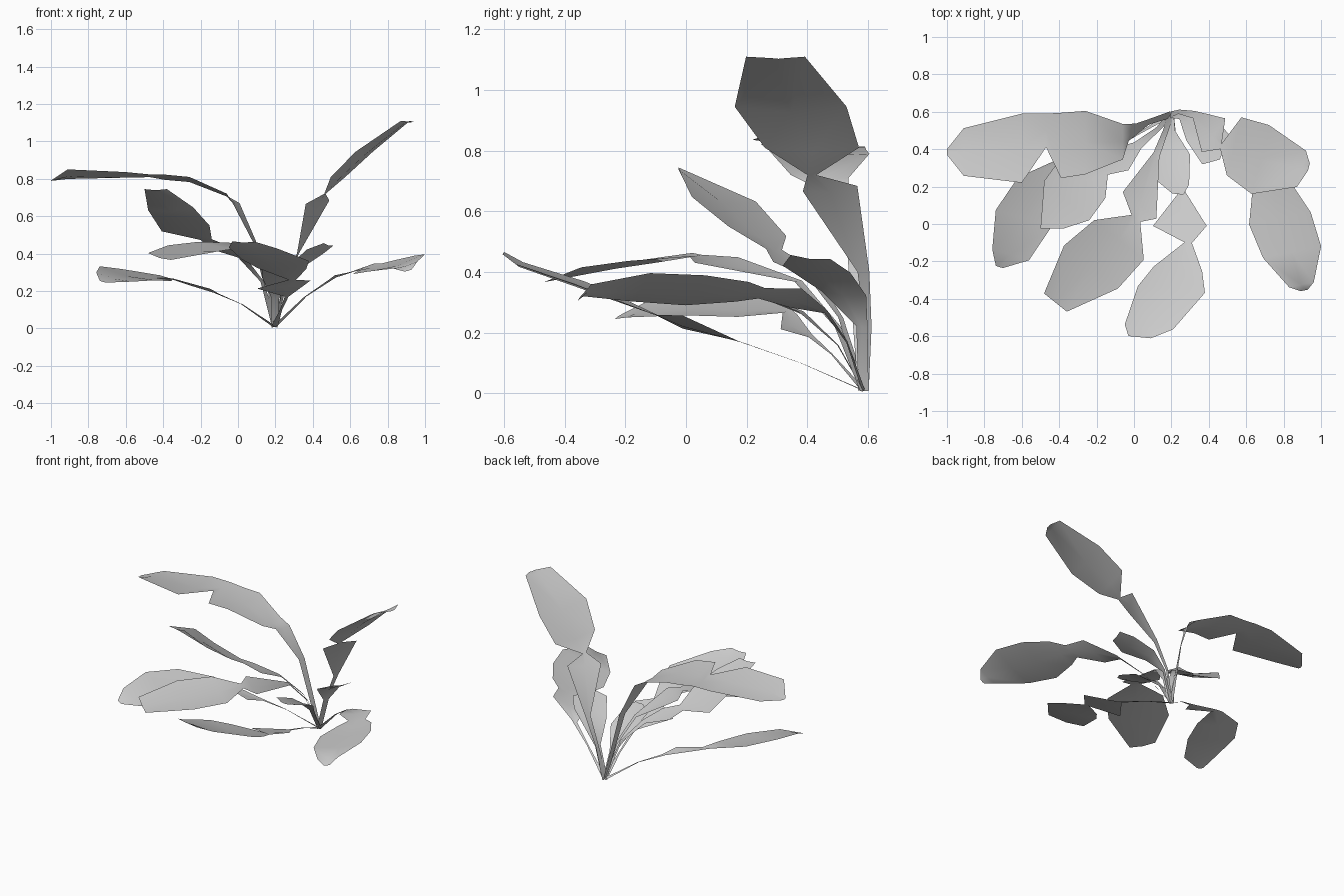
import bpy, bmesh
from mathutils import Vector

BASE = (0.195, 0.585, 0.01, 0.018)


def leaf(name, side, stations, fold=0.1):
    """One folded strip: stalk, small lower blade, pinch and large end blade.
    Each station is (x, y, z, half width), optionally followed by its own
    direction across the blade, otherwise side is used."""
    bm = bmesh.new()
    previous = None
    for x, y, z, w, *own in [BASE] + stations:
        mid = Vector((x, y, z))
        across = Vector(own[0] if own else side).normalized() * w
        crease = Vector((0, 0, -fold * w))
        row = [bm.verts.new(p) for p in (mid - across, mid + crease, mid + across)]
        if previous:
            for i in range(2):
                bm.faces.new((previous[i], previous[i + 1], row[i + 1], row[i]))
        previous = row
    bmesh.ops.recalc_face_normals(bm, faces=bm.faces)
    # leaves face upward
    if sum(f.normal.z * f.calc_area() for f in bm.faces) < 0:
        bmesh.ops.reverse_faces(bm, faces=bm.faces)
    mesh = bpy.data.meshes.new(name)
    bm.to_mesh(mesh)
    bm.free()
    mesh.shade_smooth()
    obj = bpy.data.objects.new(name, mesh)
    bpy.context.collection.objects.link(obj)


# Long horizontal leaf reaching left
leaf("leaf_long_left", (0, 1, -0.06), [
    (0.09, 0.55, 0.46, 0.02, (0.5, 1, 0)), (-0.01, 0.49, 0.67, 0.05, (0.4, 1, 0)),
    (-0.06, 0.44, 0.715, 0.095), (-0.26, 0.435, 0.80, 0.17), (-0.39, 0.42, 0.812, 0.175),
    (-0.47, 0.50, 0.818, 0.09), (-0.60, 0.405, 0.825, 0.185),
    (-0.91, 0.385, 0.825, 0.13, (0, 1, -0.2)), (-1.0, 0.385, 0.79, 0.015)])

# Tallest leaf, rising right
leaf("leaf_tall_right", (0.25, 1, 0), [
    (0.24, 0.60, 0.22, 0.012), (0.32, 0.585, 0.40, 0.02),
    (0.425, 0.475, 0.675, 0.11, (0.7, 1, 0.1)),
    (0.465, 0.415, 0.72, 0.015), (0.535, 0.415, 0.81, 0.16),
    (0.675, 0.345, 0.945, 0.19), (0.895, 0.295, 1.11, 0.10), (0.935, 0.305, 1.105, 0.02)])

# Low leaf at far right
leaf("leaf_low_right", (1, 0.2, 0.3), [
    (0.36, 0.53, 0.17, 0.008), (0.51, 0.46, 0.27, 0.02), (0.62, 0.36, 0.315, 0.11),
    (0.71, 0.25, 0.33, 0.06), (0.74, 0.185, 0.335, 0.115), (0.78, 0.03, 0.34, 0.175),
    (0.845, -0.15, 0.35, 0.165), (0.895, -0.325, 0.34, 0.07), (0.91, -0.355, 0.31, 0.02)])

# Front leaf
leaf("leaf_front", (1, -0.1, -0.02), [
    (0.23, 0.38, 0.10, 0.006), (0.26, 0.18, 0.17, 0.01),
    (0.245, -0.01, 0.235, 0.145, (1, 0, 0.15)),
    (0.29, -0.10, 0.26, 0.02), (0.235, -0.24, 0.32, 0.13), (0.20, -0.35, 0.365, 0.18),
    (0.08, -0.55, 0.43, 0.13), (0.03, -0.605, 0.465, 0.06)])

# Front left leaf
leaf("leaf_front_left", (1, -0.8, -0.1), [
    (0.17, 0.50, 0.22, 0.015), (0.12, 0.37, 0.37, 0.02), (0.03, 0.10, 0.44, 0.115),
    (0.01, 0.03, 0.455, 0.03), (-0.08, -0.085, 0.45, 0.17),
    (-0.23, -0.23, 0.43, 0.185), (-0.42, -0.42, 0.385, 0.08, (1, -0.8, -0.3))])

# Low leaf at far left
leaf("leaf_low_left", (-1, 0.3, 0.25), [
    (0.02, 0.48, 0.13, 0.006), (-0.12, 0.41, 0.19, 0.02), (-0.24, 0.34, 0.235, 0.10),
    (-0.38, 0.33, 0.275, 0.04), (-0.49, 0.21, 0.285, 0.14),
    (-0.59, 0.03, 0.295, 0.16), (-0.66, -0.165, 0.275, 0.105), (-0.72, -0.23, 0.25, 0.02)])

# Middle left leaf, rising
leaf("leaf_middle_left", (-0.8, 0.7, -0.05), [
    (0.13, 0.51, 0.25, 0.012), (0.02, 0.42, 0.38, 0.025), (-0.09, 0.34, 0.43, 0.08),
    (-0.17, 0.29, 0.475, 0.04), (-0.28, 0.235, 0.535, 0.16, (-0.8, 0.6, -0.1)),
    (-0.36, 0.125, 0.64, 0.16), (-0.44, -0.025, 0.745, 0.06, (-1, 0, 0))])

# Two short inner leaves
leaf("leaf_inner_right", (0.4, 1, -0.1), [
    (0.25, 0.58, 0.22, 0.02), (0.31, 0.52, 0.33, 0.08),
    (0.41, 0.43, 0.41, 0.12), (0.485, 0.41, 0.45, 0.07)])
leaf("leaf_inner_front", (1, -0.1, 0), [
    (0.20, 0.50, 0.16, 0.02), (0.215, 0.38, 0.27, 0.085),
    (0.21, 0.22, 0.335, 0.085), (0.235, 0.16, 0.35, 0.03)])
